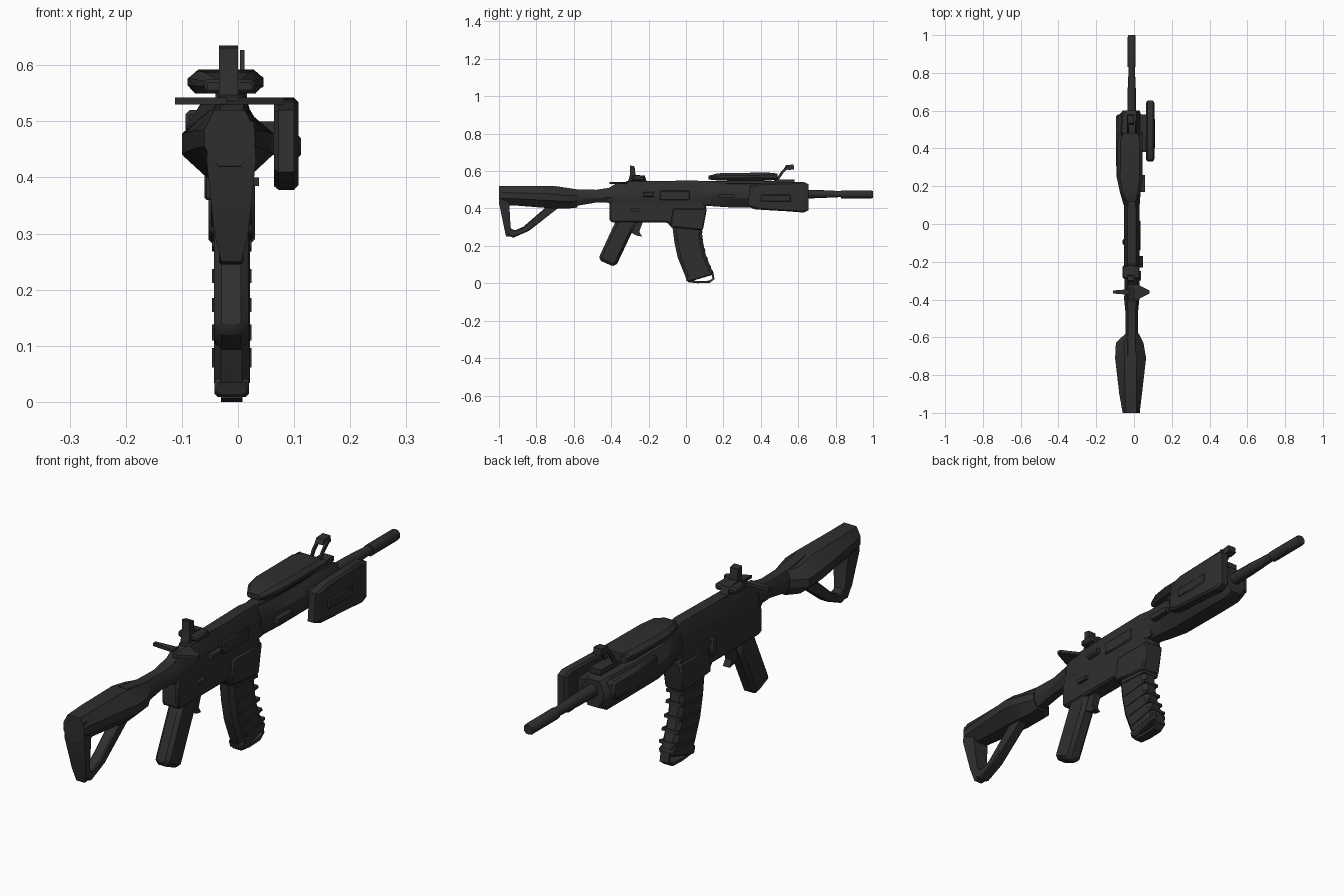
import bpy, bmesh, math
from mathutils import Vector

CX = -0.012  # centre plane of the body


def material(name, v):
    m = bpy.data.materials.new(name)
    m.diffuse_color = (v, v, v, 1)
    return m


BLACK = material("matte_black", 0.028)


def finish(name, bm, bevel=0.0, smooth=30):
    bmesh.ops.recalc_face_normals(bm, faces=bm.faces)
    me = bpy.data.meshes.new(name)
    bm.to_mesh(me)
    bm.free()
    ob = bpy.data.objects.new(name, me)
    bpy.context.collection.objects.link(ob)
    me.materials.append(BLACK)
    if bevel:
        mod = ob.modifiers.new("bevel", 'BEVEL')
        mod.width, mod.segments, mod.limit_method = bevel, 1, 'ANGLE'
        mod.angle_limit = math.radians(40)
    bpy.ops.object.select_all(action='DESELECT')
    ob.select_set(True)
    bpy.context.view_layer.objects.active = ob
    bpy.ops.object.shade_smooth_by_angle(angle=math.radians(smooth))
    return ob


def extrude(name, pts, x0, x1, bevel=0.0):
    """Side profile (y, z) extruded across x."""
    bm = bmesh.new()
    f = bm.faces.new([bm.verts.new((x0, y, z)) for y, z in pts])
    r = bmesh.ops.extrude_face_region(bm, geom=[f])
    for v in r["geom"]:
        if isinstance(v, bmesh.types.BMVert):
            v.co.x = x1
    return finish(name, bm, bevel)


def box(name, x0, x1, y0, y1, z0, z1, bevel=0.0):
    return extrude(name, [(y0, z0), (y1, z0), (y1, z1), (y0, z1)], x0, x1, bevel)


def loft(name, rings, bevel=0.0, smooth=30):
    """Skin equal-sized rings of 3D points and cap both ends."""
    bm = bmesh.new()
    vs = [[bm.verts.new(p) for p in r] for r in rings]
    n = len(vs[0])
    for a, b in zip(vs, vs[1:]):
        for i in range(n):
            bm.faces.new((a[i], a[(i + 1) % n], b[(i + 1) % n], b[i]))
    bm.faces.new(vs[0])
    bm.faces.new(vs[-1])
    return finish(name, bm, bevel, smooth)


def oct_ring(y, xl, xr, zb, zt, c=0.5, top=0.6, low=0.5):
    """Eight-sided section: widest around height fraction c, narrower top and bottom."""
    m, h, g = (xl + xr) / 2, (xr - xl) / 2, zt - zb
    za, zc = zb + g * max(c - 0.15, 0.02), zb + g * min(c + 0.15, 0.98)
    return [(m - h * low, y, zb), (m + h * low, y, zb), (xr, y, za), (xr, y, zc),
            (m + h * top, y, zt), (m - h * top, y, zt), (xl, y, zc), (xl, y, za)]


def tube(name, sections, x, z, sides=8):
    """Round part along y from (y, radius) pairs."""
    return loft(name, [[(x + r * math.cos((i + .5) * math.tau / sides), y,
                         z + r * math.sin((i + .5) * math.tau / sides))
                        for i in range(sides)] for y, r in sections], smooth=50)


def bar(name, pts, w, x0, x1):
    """Open path of (y, z) points given thickness w in the side plane."""
    P = [Vector(p) for p in pts]
    left, right = [], []
    for i, p in enumerate(P):
        d = (P[min(i + 1, len(P) - 1)] - P[max(i - 1, 0)]).normalized()
        n = Vector((-d.y, d.x)) * w / 2
        left.append(tuple(p + n))
        right.append(tuple(p - n))
    return extrude(name, left + right[::-1], x0, x1)


# Barrel and muzzle
tube("barrel", [(0.55, 0.026), (0.70, 0.024), (0.76, 0.021), (0.84, 0.017)], CX, 0.477)
tube("muzzle_device", [(0.83, 0.023), (0.99, 0.023), (1.0, 0.019)], CX, 0.475)

# Handguard with its wide left side, rail and right bracket
loft("handguard", [oct_ring(y, xl, xr, zb, zt, c, 0.6, 0.5) for y, xl, xr, zb, zt, c in (
    (0.10, -0.055, 0.030, 0.415, 0.540, .5), (0.17, -0.075, 0.035, 0.410, 0.535, .55),
    (0.25, -0.092, 0.038, 0.405, 0.530, .55), (0.45, -0.094, 0.038, 0.405, 0.530, .5),
    (0.57, -0.085, 0.040, 0.400, 0.530, .5), (0.60, -0.060, 0.030, 0.415, 0.520, .5))])
box("left_panel", -0.094, -0.05, 0.30, 0.58, 0.45, 0.52, 0.008)
box("top_rail", -0.035, 0.011, -0.32, 0.58, 0.53, 0.547, 0.004)
extrude("side_bracket", [(0.38, 0.44), (0.58, 0.44), (0.58, 0.50), (0.38, 0.50)], 0.01, 0.075)

# Box-shaped side light on the right
side_rings = []
for x, s in ((0.064, 0.92), (0.072, 1), (0.100, 1), (0.108, 0.9)):
    side_rings.append([(x, 0.495 + (y - 0.495) * s, 0.46 + (z - 0.46) * s) for y, z in (
        (0.33, 0.41), (0.37, 0.395), (0.54, 0.385), (0.63, 0.378), (0.655, 0.39),
        (0.655, 0.53), (0.63, 0.542), (0.40, 0.535), (0.34, 0.52))])
loft("side_light", side_rings)
box("side_light_ridge", 0.10, 0.112, 0.40, 0.56, 0.435, 0.475, 0.005)

# Flat aiming device on top
loft("top_device", [oct_ring(y, xl, xr, zb, zt, .5, .75, .8) for y, xl, xr, zb, zt in (
    (0.12, -0.045, 0.015, 0.555, 0.575), (0.17, -0.075, 0.035, 0.550, 0.588),
    (0.24, -0.090, 0.045, 0.550, 0.590), (0.44, -0.088, 0.045, 0.550, 0.592),
    (0.48, -0.070, 0.035, 0.552, 0.588))])
box("device_mount", -0.04, 0.016, 0.22, 0.42, 0.535, 0.555)
for i, x in enumerate((-0.07, 0.032)):
    tube("device_lens_%d" % i, [(0.40, 0.016), (0.488, 0.016)], x, 0.570, 6)

# Raised front sight: two slanted legs, hood on top
for i, x in enumerate((-0.034, 0.004)):
    bar("front_sight_leg_%d" % i, [(0.485, 0.548), (0.515, 0.595), (0.545, 0.622)], 0.014, x, x + 0.008)
extrude("front_sight_hood", [(0.525, 0.615), (0.535, 0.632), (0.575, 0.635), (0.578, 0.61),
                             (0.55, 0.605)], -0.034, 0.0)
box("front_sight_base", -0.036, 0.012, 0.47, 0.58, 0.538, 0.555)

# Rear sight
extrude("rear_sight", [(-0.31, 0.545), (-0.21, 0.545), (-0.22, 0.575), (-0.27, 0.58),
                       (-0.275, 0.625), (-0.30, 0.63), (-0.30, 0.58)], -0.034, 0.0)
box("rear_sight_base", -0.06, 0.03, -0.29, -0.22, 0.55, 0.575, 0.006)

# Receiver: upper, lower, magazine well
loft("upper_receiver", [oct_ring(y, -0.052 * s + CX * (1 - s), 0.030 * s + CX * (1 - s), zb, zt, .45, .55, .8)
                        for y, s, zb, zt in ((-0.42, .75, 0.43, 0.505), (-0.38, .95, 0.42, 0.53),
                                             (-0.25, 1, 0.41, 0.545), (0.05, 1, 0.41, 0.55),
                                             (0.13, .95, 0.42, 0.54))])
extrude("lower_receiver", [(-0.41, 0.335), (-0.39, 0.325), (-0.26, 0.325), (-0.10, 0.325),
                           (-0.08, 0.30), (0.09, 0.285), (0.11, 0.41), (0.08, 0.45),
                           (-0.40, 0.45), (-0.41, 0.42)], -0.048, 0.024, 0.008)
extrude("magazine_well", [(-0.085, 0.30), (0.09, 0.283), (0.112, 0.40), (-0.07, 0.40)], -0.053, 0.030, 0.006)
box("ejection_port_cover", 0.02, 0.034, -0.14, 0.02, 0.445, 0.495, 0.004)
box("bolt_catch", -0.06, -0.04, -0.11, -0.08, 0.36, 0.43, 0.004)
box("selector", 0.02, 0.037, -0.30, -0.25, 0.385, 0.40)
tube("forward_button", [(-0.23, 0.014), (-0.17, 0.014)], 0.036, 0.475, 6)

# Charging handle wings
for name, a, b in (("right", 0.0, 0.082), ("left", -0.02, -0.112)):
    loft("charging_handle_" + name, [[(x, y, z) for y, z in (
        (-0.36 - w, 0.53), (-0.36 + w, 0.53), (-0.36 + w, 0.542), (-0.36 - w, 0.542))]
        for x, w in ((a, 0.05 if a == 0 else 0.015), (b, 0.008))])

# Pistol grip and trigger guard
extrude("pistol_grip", [(-0.37, 0.345), (-0.26, 0.345), (-0.29, 0.27), (-0.375, 0.09),
                        (-0.40, 0.095), (-0.468, 0.125), (-0.46, 0.15)], -0.043, 0.019, 0.014)
extrude("trigger", [(-0.28, 0.33), (-0.23, 0.33), (-0.25, 0.275), (-0.235, 0.25),
                    (-0.265, 0.255), (-0.30, 0.275)], -0.025, 0.004)

# Curved magazine, ribs, base and pull loop
mag = [(-0.075, 0.085, 0.32, 0.30), (-0.062, 0.088, 0.22, 0.235), (-0.045, 0.105, 0.14, 0.155),
       (-0.015, 0.13, 0.065, 0.09), (0.0, 0.145, 0.03, 0.06)]
rings = []
for ya, yb, za, zb in mag:
    ring = []
    for x, t in ((-0.030, 0), (-0.043, .12), (-0.043, .88), (-0.03, 1),
                 (0.007, 1), (0.021, .88), (0.021, .12), (0.007, 0)):
        ring.append((x, ya + (yb - ya) * t, za + (zb - za) * t))
    rings.append(ring)
loft("magazine", rings)
for i in range(5):
    t = 0.4 + i * 0.65
    k = int(t)
    ya, yb, za, zb = [mag[k][j] + (mag[k + 1][j] - mag[k][j]) * (t - k) for j in range(4)]
    bar("magazine_rib_%d" % i, [(ya + 0.03, za + 0.002), (yb + 0.003, zb)], 0.012, -0.046, 0.024)
extrude("magazine_base", [(-0.005, 0.04), (0.005, 0.008), (0.03, 0.012), (0.14, 0.045),
                          (0.147, 0.068), (0.13, 0.075)], -0.042, 0.020, 0.006)
bar("magazine_loop", [(0.01, 0.012), (0.06, 0.006), (0.125, 0.008), (0.147, 0.024), (0.14, 0.06)],
    0.012, -0.03, 0.008)

# Shoulder stock: flared upper body, butt plate and open lower strut
loft("stock_body", [oct_ring(y, xl, xr, zb, zt, c, top, .45) for y, xl, xr, zb, zt, c, top in (
    (-1.0, -0.060, 0.030, 0.420, 0.520, .5, .6), (-0.90, -0.078, 0.042, 0.415, 0.520, .5, .5),
    (-0.71, -0.100, 0.064, 0.400, 0.520, .5, .4), (-0.63, -0.096, 0.050, 0.400, 0.505, .5, .4),
    (-0.58, -0.045, 0.025, 0.405, 0.502, .5, .5))])
loft("buffer_tube", [oct_ring(y, CX - w, CX + w, zb, zt) for y, w, zb, zt in (
    (-0.70, 0.034, 0.41, 0.52), (-0.58, 0.033, 0.415, 0.502), (-0.48, 0.032, 0.432, 0.50),
    (-0.38, 0.042, 0.43, 0.515))])
loft("butt_plate", [[(CX - w, y0, z), (CX + w, y0, z), (CX + w * .8, y1, z), (CX - w * .8, y1, z)]
                    for z, w, y0, y1 in ((0.50, 0.040, -1.0, -0.95), (0.43, 0.044, -1.0, -0.945),
                                         (0.30, 0.030, -0.973, -0.938), (0.25, 0.018, -0.962, -0.915))])
extrude("stock_strut", [(-0.955, 0.26), (-0.925, 0.243), (-0.84, 0.28), (-0.68, 0.405),
                        (-0.745, 0.41), (-0.87, 0.302), (-0.915, 0.283), (-0.95, 0.30)],
        -0.034, 0.010, 0.005)

# Sling loop beside the handguard
box("sling_loop", 0.03, 0.058, 0.17, 0.26, 0.455, 0.475)
